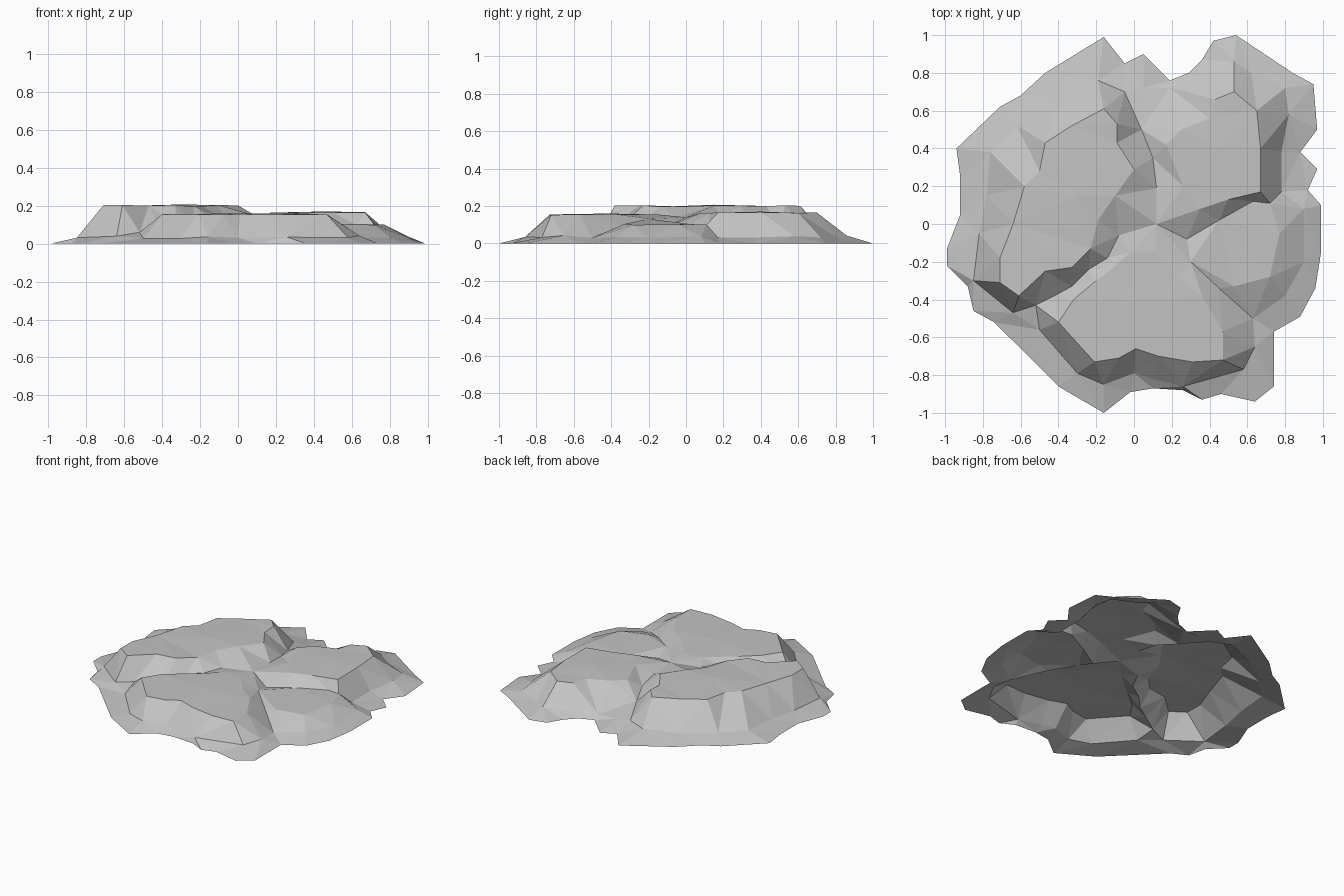
import bpy
import random
from mathutils import Vector
from mathutils.geometry import delaunay_2d_cdt

random.seed(4)

default_cube = bpy.data.objects.get("Cube")
if default_cube:
    bpy.data.objects.remove(default_cube, do_unlink=True)

UNIT = 0.01          # contour points are written in hundredths
FOOT_HEIGHT = 0.035
SADDLE_HEIGHT = 0.14

heights = {}         # contour point -> height
edges = []           # pairs of contour points


def contour(points, start, end=None, closed=True, jitter=0.004):
    """Add a break line; an open one eases from its start height to its end height."""
    end = start if end is None else end
    last = max(len(points) - 1, 1)
    for index, point in enumerate(points):
        height = start + (end - start) * (index / last) ** 2
        heights.setdefault(point, height + random.uniform(-jitter, jitter))
    edges.extend(zip(points, points[1:]))
    if closed:
        edges.append((points[-1], points[0]))


def valley(points):
    """Valley floor running from the central saddle down to the foot line."""
    contour(points, SADDLE_HEIGHT, FOOT_HEIGHT, closed=False)


# Ground outline
contour([(-99, -22), (-99, -13), (-92, 5), (-92, 25), (-94, 40), (-71, 62),
         (-60, 68), (-47, 80), (-16, 99), (-5, 85), (5, 90), (19, 76),
         (29, 80), (36, 87), (42, 97), (54, 100), (84, 80), (95, 74),
         (97, 50), (88, 38), (97, 29), (92, 18), (99, 10), (99, -15),
         (96, -34), (88, -49), (74, -57), (74, -86), (64, -94), (46, -90),
         (36, -93), (26, -88), (10, -87), (-2, -89), (-16, -100), (-40, -86),
         (-74, -52), (-85, -46), (-88, -33)], 0, jitter=0)

# Foot of the cliffs, above the sloping skirt
contour([(-19, 76), (-40, 68), (-62, 52), (-76, 38), (-78, 15), (-82, -5),
         (-85, -30), (-64, -47), (-50, -56), (-30, -79), (-16, -85), (0, -79),
         (10, -82), (26, -86), (58, -77), (64, -65), (63, -50), (80, -38),
         (90, -20), (90, 8), (78, 17), (78, 38), (82, 58), (80, 72),
         (62, 80), (53, 86), (33, 78), (19, 72), (5, 72), (-5, 70)],
        FOOT_HEIGHT, jitter=0.008)

# Rim of the tall plateau on the -x side
contour([(-16, 61), (-33, 52), (-47, 43), (-50, 28), (-58, 20), (-64, 0),
         (-71, -18), (-71, -31), (-61, -38), (-47, -25), (-33, -23), (-23, -13),
         (-19, 2), (-10, 15), (0, 29), (-9, 43), (-9, 53)], 0.2)

# Rim of the front plateau
contour([(-40, -52), (-32, -40), (-20, -30), (-12, -24), (-2, -15), (12, -14),
         (23, -28), (36, -38), (47, -57), (47, -72), (31, -73), (13, -70),
         (1, -66), (-8, -71), (-21, -73)], 0.155, jitter=0.002)

# Rim of the back plateau
contour([(65, 60), (67, 40), (67, 17), (50, 13), (35, 8), (26, 20),
         (17, 42), (25, 50), (40, 56), (43, 66), (53, 70)], 0.165, jitter=0.002)

# Low ledge on the +x side
contour([(28, -8), (45, 2), (63, 12), (72, 11), (77, -5), (72, -28), (53, -33)],
        0.1, closed=False)

# Valleys between the plateaus
valley([(12, 0), (12, 19), (10, 35), (4, 50), (5, 72)])
valley([(12, 0), (30, -20), (45, -34), (63, -50)])
valley([(12, 0), (-8, -6), (-14, -18), (-24, -24), (-33, -33), (-42, -38),
        (-52, -43), (-64, -47)])

# Slight crown on each plateau
heights.update({(-30, 15): 0.207, (5, -42): 0.16, (45, 40): 0.17})

# Triangulate the break lines into one open faceted shell
points = list(heights)
number = {point: index for index, point in enumerate(points)}
flat = [Vector(point) * UNIT for point in points]
links = [(number[a], number[b]) for a, b in edges]
verts, _, faces, sources, _, _ = delaunay_2d_cdt(flat, links, [], 1, 1e-5)


def lifted(vert, source):
    if source:
        return (vert.x, vert.y, heights[points[source[0]]])
    nearest = min(points, key=lambda p: (Vector(p) * UNIT - vert).length)
    return (vert.x, vert.y, heights[nearest])


mesh = bpy.data.meshes.new("rock_plateaus")
mesh.from_pydata([lifted(v, s) for v, s in zip(verts, sources)], [], faces)
mesh.update()
rock = bpy.data.objects.new("rock_plateaus", mesh)
bpy.context.collection.objects.link(rock)

# Plain grey stone
GREY = (0.55, 0.55, 0.55, 1)
stone = bpy.data.materials.new("grey_stone")
stone.use_nodes = True
stone.diffuse_color = GREY
shader = next(n for n in stone.node_tree.nodes if n.type == "BSDF_PRINCIPLED")
shader.inputs["Base Color"].default_value = GREY
mesh.materials.append(stone)
